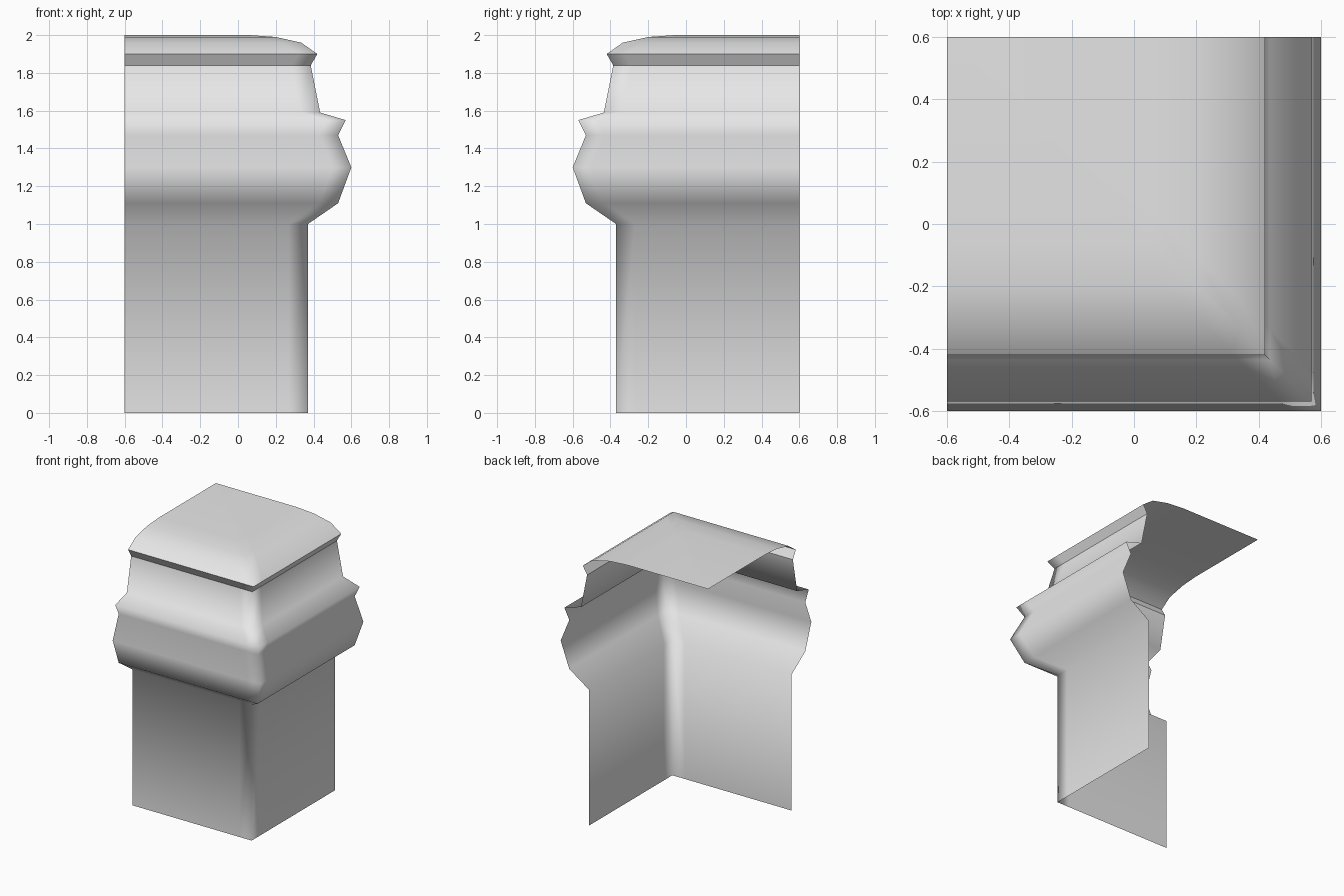
import bpy, bmesh

if "Cube" in bpy.data.objects:
    bpy.data.objects.remove(bpy.data.objects["Cube"])

# Moulding profile: (offset from the centre, height)
profile = [(0.37, 0), (0.37, 1.0), (0.53, 1.11), (0.60, 1.30), (0.53, 1.47),
           (0.57, 1.55), (0.435, 1.59), (0.385, 1.84), (0.42, 1.90),
           (0.335, 1.96), (0.20, 1.99), (0.06, 2.0), (-0.6, 2.0)]
SHARP = (1.84, 1.90)   # hard edges around the cap lip
END = 0.6              # open ends of the L-shaped sweep
HOLD = 0.1             # support loop beside the mitred corner

bm = bmesh.new()


def row(d, z):
    """One profile point carried along the front, round the corner, down the side."""
    s = max(d - HOLD, -END)
    path = [(-END, -d), (s, -d), (d, -d), (d, -s), (d, END)]
    return [bm.verts.new((x, y, z)) for x, y in path]


# Sweep the profile into the front and right walls and the cap
rows = [row(d, z) for d, z in profile]
for low, high in zip(rows, rows[1:]):
    for j in range(len(low) - 1):
        bm.faces.new((low[j], low[j + 1], high[j + 1], high[j]))
bmesh.ops.remove_doubles(bm, verts=bm.verts[:], dist=0.0005)

# Smooth shading, with crisp edges only around the lip
for f in bm.faces:
    f.smooth = True
for e in bm.edges:
    za, zb = (v.co.z for v in e.verts)
    if abs(za - zb) < 1e-4 and any(abs(za - z) < 1e-4 for z in SHARP):
        e.smooth = False

mesh = bpy.data.meshes.new("corner_post")
bm.to_mesh(mesh)
bm.free()

grey = bpy.data.materials.new("light grey")
grey.diffuse_color = (0.8, 0.8, 0.8, 1)
grey.use_nodes = True
grey.node_tree.nodes["Principled BSDF"].inputs["Base Color"].default_value = grey.diffuse_color
mesh.materials.append(grey)

post = bpy.data.objects.new("corner_post", mesh)
bpy.context.collection.objects.link(post)
